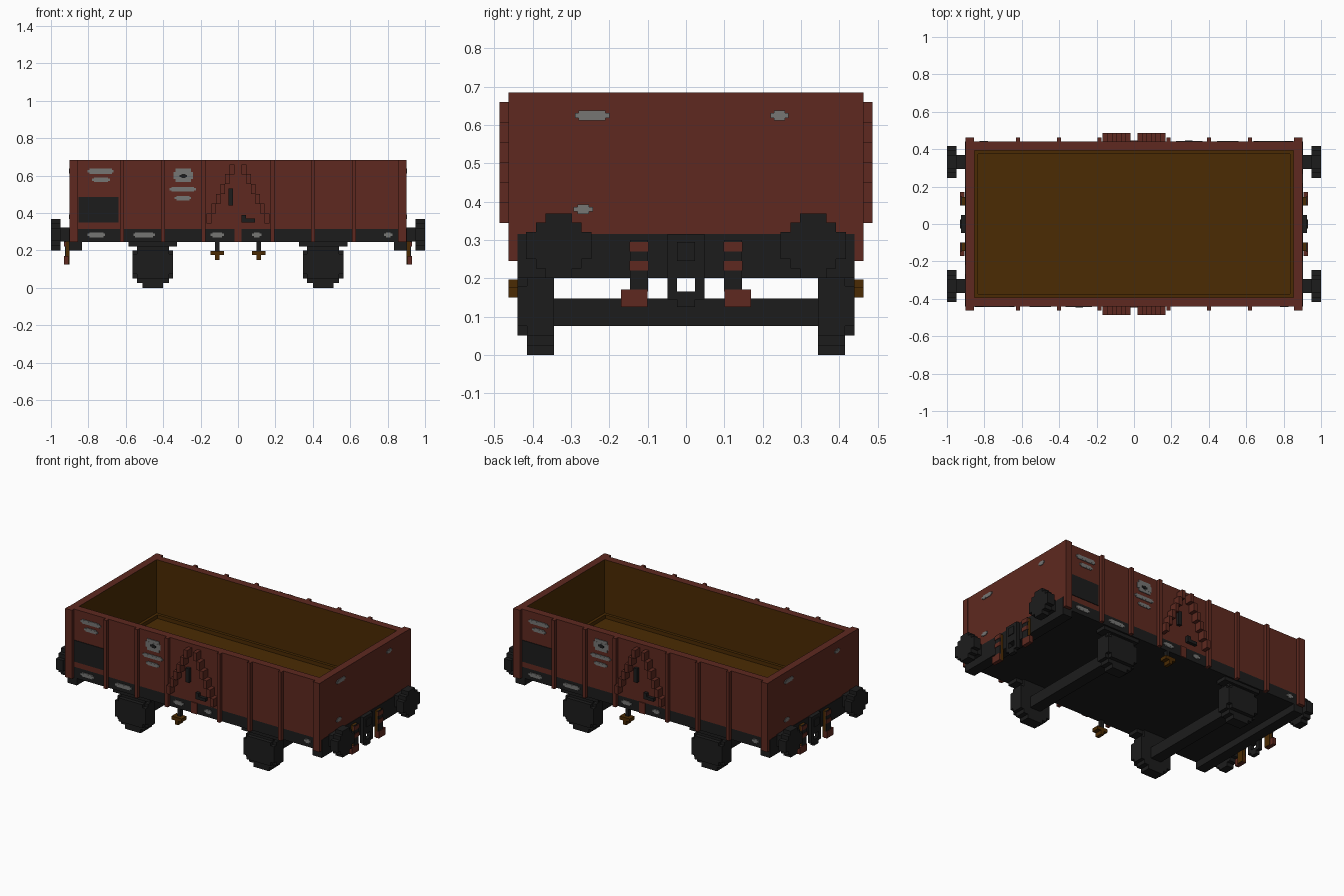
import bpy, bmesh
from mathutils import Matrix, Vector

old = bpy.data.objects.get("Cube")
if old:
    bpy.data.objects.remove(old)


def material(name, rgb):
    m = bpy.data.materials.new(name)
    m.use_nodes = True
    m.diffuse_color = (*rgb, 1)
    bsdf = m.node_tree.nodes["Principled BSDF"]
    bsdf.inputs["Base Color"].default_value = (*rgb, 1)
    bsdf.inputs["Roughness"].default_value = 0.9
    return m


RED = material("oxide red", (0.112, 0.022, 0.014))
DARK = material("charcoal", (0.012, 0.012, 0.012))
BROWN = material("wood brown", (0.070, 0.024, 0.001))
GREY = material("label grey", (0.18, 0.18, 0.175))

HALF_L, HALF_W, BASE, TOP = 0.9, 0.44, 0.245, 0.685
SILL = 0.315


def finish(name, bm, *mats):
    mesh = bpy.data.meshes.new(name)
    bm.to_mesh(mesh)
    bm.free()
    for m in mats:
        mesh.materials.append(m)
    obj = bpy.data.objects.new(name, mesh)
    bpy.context.collection.objects.link(obj)
    return obj


def add_box(bm, x0, x1, y0, y1, z0, z1):
    size = Vector((x1 - x0, y1 - y0, z1 - z0))
    mid = Vector((x0 + x1, y0 + y1, z0 + z1)) / 2
    bmesh.ops.create_cube(bm, size=1, matrix=Matrix.Translation(mid) @ Matrix.Diagonal((*size, 1)))


def part(name, mat, boxes, copies="turn"):
    """Blocks, repeated by a half turn ('turn') or in all four quarters ('quad')."""
    bm = bmesh.new()
    signs = [(1, 1), (-1, -1)] + ([(1, -1), (-1, 1)] if copies == "quad" else [])
    for x0, x1, y0, y1, z0, z1 in boxes:
        for sx, sy in signs:
            xs, ys = sorted((x0 * sx, x1 * sx)), sorted((y0 * sy, y1 * sy))
            add_box(bm, *xs, *ys, z0, z1)
    return finish(name, bm, mat)


def pill(a0, a1, z0, z1):
    """Two overlapping rectangles that make a stepped pill outline."""
    t = (z1 - z0) / 4
    return [(a0 + 0.01, a1 - 0.01, z0, z1), (a0, a1, z0 + t, z1 - t)]


def side_plates(outlines, depth=0.004):
    return [(a0, a1, -HALF_W - depth - i * 0.0005, -HALF_W + 0.003, z0, z1)
            for o in outlines for i, (a0, a1, z0, z1) in enumerate(pill(*o))]


def end_plates(outlines):
    return [(HALF_L - 0.003, HALF_L + 0.004 + i * 0.0005, a0, a1, z0, z1)
            for o in outlines for i, (a0, a1, z0, z1) in enumerate(pill(*o))]


# Open body: hollowed box with a low ledge round the floor
bm = bmesh.new()
add_box(bm, -HALF_L, HALF_L, -HALF_W, HALF_W, BASE, TOP)
floor = max(bm.faces, key=lambda f: f.calc_center_median().z)
for rim, depth in ((0.048, 0.342), (0.018, 0.024)):
    bmesh.ops.inset_region(bm, faces=[floor], thickness=rim, use_even_offset=True)
    ext = bmesh.ops.extrude_face_region(bm, geom=[floor])
    old_floor = floor
    floor = [g for g in ext["geom"] if isinstance(g, bmesh.types.BMFace)][0]
    if old_floor.is_valid:
        bmesh.ops.delete(bm, geom=[old_floor], context="FACES_ONLY")
    bmesh.ops.translate(bm, verts=floor.verts, vec=(0, 0, -depth))
bmesh.ops.bisect_plane(bm, geom=bm.verts[:] + bm.edges[:] + bm.faces[:],
                       plane_co=(0, 0, SILL), plane_no=(0, 0, 1))
bmesh.ops.recalc_face_normals(bm, faces=bm.faces[:])
for f in bm.faces:
    c = f.calc_center_median()
    inside = all(abs(v.co.x) < HALF_L - 0.04 for v in f.verts)
    if inside and c.z < TOP - 0.01:
        f.material_index = 2
    elif c.z < SILL:
        f.material_index = 1
finish("wagon_body", bm, RED, DARK, BROWN)

# Upright ribs, corner posts and centre sill post
part("corner_posts", RED, [(0.855, 0.902, 0.42, 0.463, BASE, TOP)], "quad")
part("side_ribs", RED, [(x - 0.011, x + 0.011, 0.43, 0.463, BASE, TOP)
                        for x in (0.185, 0.4, 0.62)], "quad")
part("centre_sill_posts", RED, [(-0.02, 0.02, 0.43, 0.446, BASE, SILL)])

# Stepped diagonal braces
part("diagonal_braces", RED,
     [(0.02 + i * 0.0245, 0.045 + i * 0.0245, 0.43, 0.487,
       0.607 - i * 0.0525, 0.66 - i * 0.0525) for i in range(6)], "quad")

# Dark side panels and fittings
part("side_panels", DARK, [(-0.852, -0.64, -0.444, -0.43, 0.35, 0.487)])
part("side_latches", DARK, [(-0.05, -0.026, -0.46, -0.43, 0.44, 0.53),
                            (0.02, 0.043, -0.46, -0.43, 0.35, 0.39),
                            (0.02, 0.09, -0.46, -0.43, 0.35, 0.37)])

# Painted grey labels on the long sides
labels = [(-0.805, -0.665, 0.61, 0.637), (-0.78, -0.685, 0.565, 0.59),
          (-0.345, -0.24, 0.565, 0.637), (-0.365, -0.225, 0.515, 0.54),
          (-0.34, -0.25, 0.468, 0.492)]
labels += [(x0, x1, 0.27, 0.296) for x0, x1 in
           ((-0.805, -0.71), (-0.56, -0.445), (-0.147, -0.075), (0.075, 0.125), (0.78, 0.825))]
part("side_labels", GREY, side_plates(labels))
part("label_centres", DARK, side_plates([(-0.312, -0.272, 0.588, 0.61)], 0.006))

# Painted grey labels on the ends
part("end_labels", GREY, end_plates([(-0.29, -0.2, 0.612, 0.637), (0.22, 0.268, 0.612, 0.637),
                                     (-0.293, -0.243, 0.368, 0.392)]))

# Buffer beams and buffers
part("buffer_beams", DARK, [(0.835, HALF_L + 0.003, -HALF_W, HALF_W, 0.2, SILL)])
buffer_z, buffer_y = 0.285, 0.332
part("buffer_shafts", DARK, [(0.89, 0.96, buffer_y - 0.037, buffer_y + 0.037,
                              buffer_z - 0.037, buffer_z + 0.037)], "quad")
part("buffer_discs", DARK, [(0.95, 1.0, buffer_y - a, buffer_y + a, buffer_z - b, buffer_z + b)
                            for a, b in ((0.085, 0.035), (0.06, 0.06), (0.035, 0.084))], "quad")

# Couplings: hook block and hanging loop
part("couplings", DARK, [(0.9, 0.925, -0.048, 0.048, 0.2, SILL),
                         (0.9, 0.925, -0.048, -0.024, 0.145, 0.2),
                         (0.9, 0.925, 0.024, 0.048, 0.145, 0.2),
                         (0.9, 0.925, -0.024, 0.024, 0.125, 0.165),
                         (0.92, 0.93, -0.024, 0.024, 0.245, 0.295)])

# Brake hoses beside the couplings: brown pipes, dark fronts, red bands and ends
part("hose_pipes", BROWN, [(0.9, 0.923, 0.1, 0.145, 0.128, 0.298)], "quad")
part("hose_fronts", DARK, [(0.92, 0.926, 0.099, 0.146, 0.165, 0.3)], "quad")
part("hose_bands", RED, [(0.92, 0.929, 0.098, 0.147, z, z + 0.025) for z in (0.22, 0.27)], "quad")
part("hose_ends", RED, [(0.905, 0.929, 0.1, 0.17, 0.125, 0.17)], "quad")

# Wheels with bearing covers, springs and axles
axle_x = 0.455
part("wheels", DARK, [(axle_x - w, axle_x + w, 0.345, 0.415, z0, z1) for w, z0, z1 in
                      ((0.055, 0, BASE), (0.085, 0.025, BASE), (0.108, 0.05, 0.2))], "quad")
part("bearing_covers", DARK, [(axle_x - 0.108, axle_x + 0.108, 0.41, HALF_W, 0.075, 0.18),
                              (axle_x - 0.085, axle_x + 0.085, 0.41, HALF_W, 0.05, 0.2)], "quad")
part("springs", DARK, [(axle_x - 0.13, axle_x + 0.13, 0.36, 0.43, 0.222, BASE)], "quad")
part("axles", DARK, [(axle_x - 0.037, axle_x + 0.037, -0.35, 0.35, 0.075, 0.147)])

# One brake lever under each long side
part("lever_stems", DARK, [(-0.122, -0.1, -0.44, -0.415, 0.195, BASE + 0.01)])
part("lever_handles", BROWN, [(-0.147, -0.075, -0.463, -0.415, 0.175, 0.197),
                              (-0.122, -0.1, -0.463, -0.415, 0.15, 0.18)])
